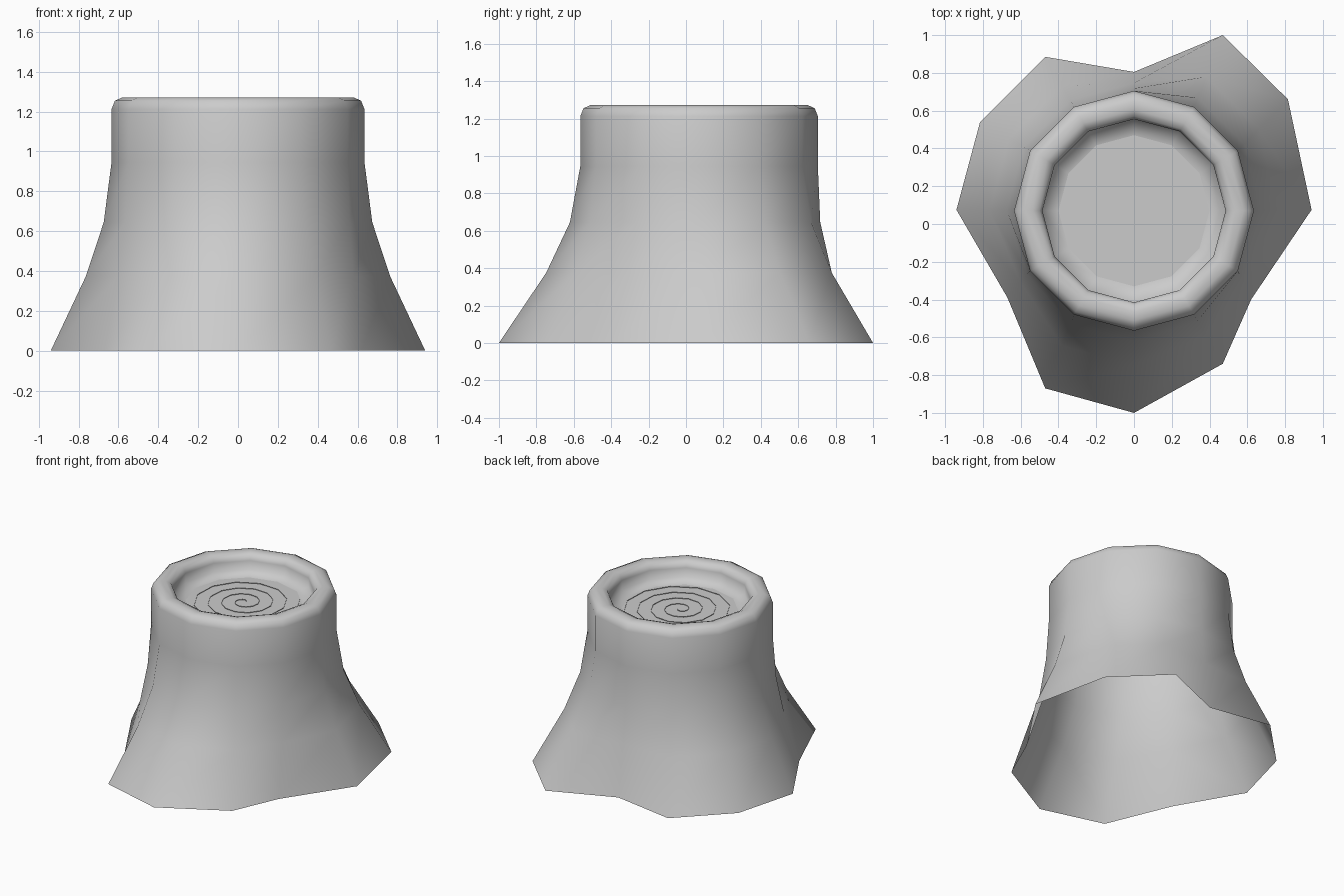
import bpy
import bmesh
from math import cos, sin, tau
from mathutils import Vector

if "Cube" in bpy.data.objects:
    bpy.data.objects.remove(bpy.data.objects["Cube"])

SIDES = 12
CENTRE = Vector((0, 0.07, 0))
FLOOR = 1.135

grey = bpy.data.materials.new("plain grey")
grey.use_nodes = True
grey.diffuse_color = (0.6, 0.6, 0.6, 1)
grey.node_tree.nodes["Principled BSDF"].inputs["Base Color"].default_value = (0.6, 0.6, 0.6, 1)


def finish(bm, name):
    mesh = bpy.data.meshes.new(name)
    bm.to_mesh(mesh)
    bm.free()
    mesh.materials.append(grey)
    obj = bpy.data.objects.new(name, mesh)
    bpy.context.collection.objects.link(obj)


def polar(radius, turn, z):
    return CENTRE + Vector((radius * cos(tau * turn), radius * sin(tau * turn), z))


def ring(radius, z):
    return [polar(radius, i / SIDES, z) for i in range(SIDES)]


# Uneven root outline on the ground, counter-clockwise from +x
roots = [Vector((x, y, 0)) for x, y in (
    (0.94, 0.075), (0.815, 0.66), (0.47, 1.0), (0, 0.805),
    (-0.47, 0.885), (-0.815, 0.54), (-0.94, 0.075), (-0.67, -0.39),
    (-0.47, -0.87), (0, -1.0), (0.47, -0.74), (0.62, -0.40))]

# Flared trunk: roots blend into the round trunk with height
rings = [roots]
for z, flare in ((0.375, 0.42), (0.645, 0.128), (0.945, 0)):
    rings.append([t.lerp(r + Vector((0, 0, z)), flare)
                  for t, r in zip(ring(0.635, z), roots)])

# Rounded rim, then the upright recess wall and floor edge
for radius, z in ((0.635, 1.212), (0.618, 1.255), (0.58, 1.272),
                  (0.535, 1.272), (0.5, 1.258), (0.485, 1.222),
                  (0.484, 1.155), (0.4, FLOOR)):
    rings.append(ring(radius, z))

bm = bmesh.new()
loops = [[bm.verts.new(p) for p in points] for points in rings]
for low, high in zip(loops, loops[1:]):
    for i in range(SIDES):
        j = (i + 1) % SIDES
        bm.faces.new((low[i], low[j], high[j], high[i])).smooth = True
bm.faces.new(loops[-1])
finish(bm, "stump")

# Fine spiral growth ring standing on the recessed floor
bm = bmesh.new()
TURNS = 4
pairs = []
for i in range(TURNS * SIDES + 1):
    t = i / SIDES
    pairs.append([bm.verts.new(polar(0.015 + 0.094 * t, t + 0.125, z))
                  for z in (FLOOR, FLOOR + 0.004)])
for a, b in zip(pairs, pairs[1:]):
    bm.faces.new((a[0], b[0], b[1], a[1]))
finish(bm, "growth_ring_spiral")
